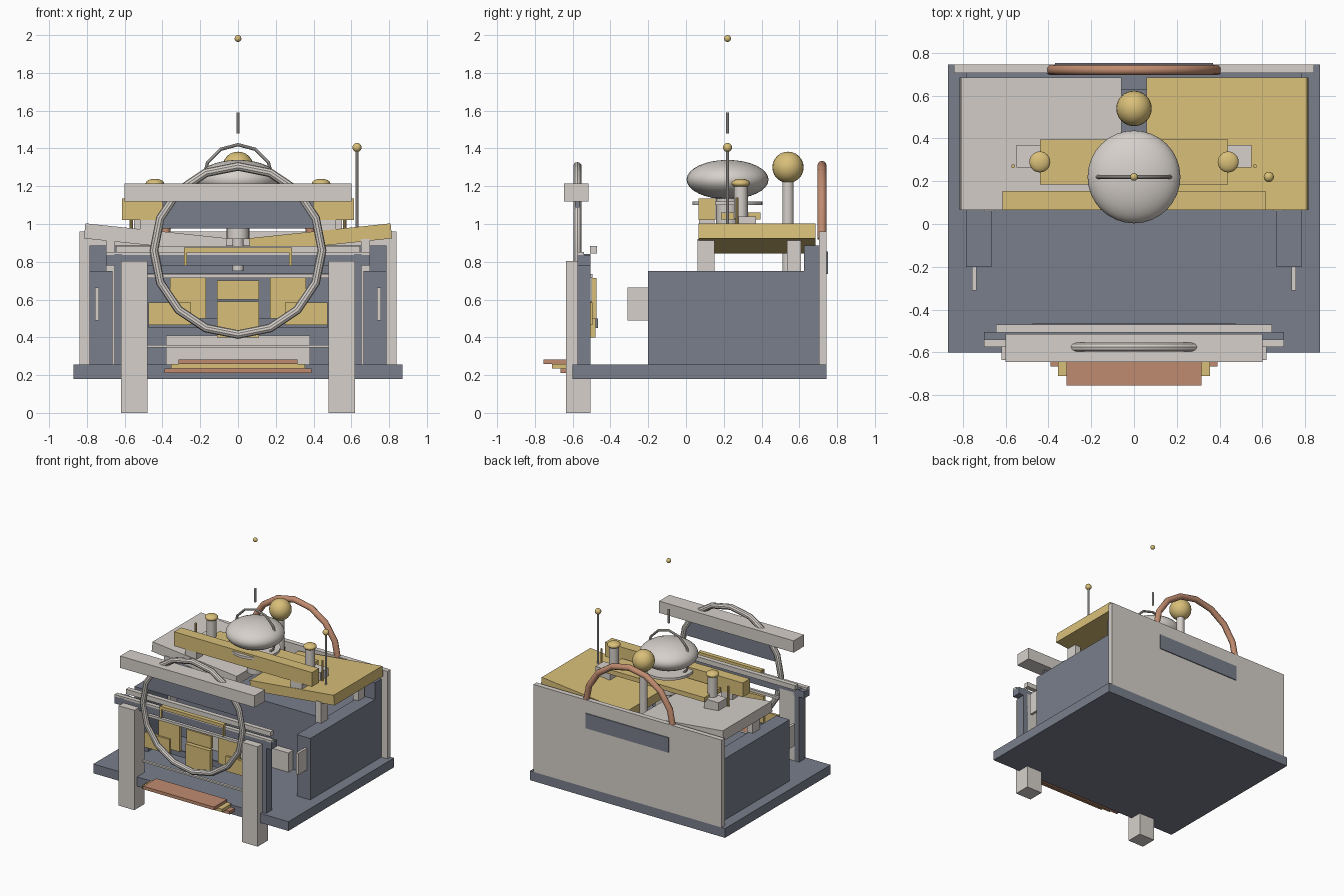
import bpy, math

if "Cube" in bpy.data.objects:
    bpy.data.objects.remove(bpy.data.objects["Cube"])

def mat(name, c):
    m = bpy.data.materials.new(name)
    m.diffuse_color = (*c, 1)
    m.use_nodes = True
    m.node_tree.nodes["Principled BSDF"].inputs["Base Color"].default_value = m.diffuse_color
    return m

SLATE = mat("slate", (.19, .21, .26))
GOLD = mat("gold", (.69, .52, .19))
COPPER = mat("copper", (.53, .26, .16))
LIGHT = mat("pale_stone", (.67, .63, .59))

def finish(name, m, smooth=False):
    o = bpy.context.object
    o.name = name
    o.data.materials.append(m)
    if smooth:
        bpy.ops.object.shade_smooth_by_angle()
    return o

def box(name, x0, x1, y0, y1, z0, z1, m, tilt=0):
    bpy.ops.mesh.primitive_cube_add(size=1, location=((x0+x1)/2, (y0+y1)/2, (z0+z1)/2),
                                    rotation=(0, tilt, 0))
    o = finish(name, m)
    o.scale = (x1-x0, y1-y0, z1-z0)
    return o

def pair(name, x0, x1, *rest):
    box(name + "_right", x0, x1, *rest)
    box(name + "_left", -x1, -x0, *rest)

def cyl(name, x, y, z0, z1, r, m, n=20):
    bpy.ops.mesh.primitive_cylinder_add(vertices=n, radius=r, depth=z1-z0, location=(x, y, (z0+z1)/2))
    return finish(name, m, True)

def ball(name, x, y, z, r, m, n=24):
    bpy.ops.mesh.primitive_uv_sphere_add(segments=n, ring_count=n//2, radius=r, location=(x, y, z))
    return finish(name, m, True)

def ring(name, y, z, r, t, m, n=16):
    bpy.ops.mesh.primitive_torus_add(major_segments=n, minor_segments=10, major_radius=r,
                                     minor_radius=t, location=(0, y, z), rotation=(math.pi/2, 0, 0))
    return finish(name, m, True)

# base and rear body
box("base_slab", -.87, .87, -.6, .745, .18, .255, SLATE)
box("back_wall", -.84, .84, .705, .745, .25, .96, LIGHT)
box("back_block", -.785, .785, .625, .706, .25, .885, SLATE)
box("centre_block", -.67, .67, .16, .63, .25, .74, SLATE)
pair("side_wall", .665, .785, -.2, .706, .25, .75, SLATE)
pair("side_handle", .735, .756, -.31, -.195, .49, .665, LIGHT)
pair("front_support", .65, .7, .06, .15, .25, .92, LIGHT)
pair("rear_support", .65, .7, .535, .61, .74, .92, LIGHT)
box("inner_sill", -.38, .38, .1, .16, .25, .41, LIGHT)
box("back_sign_plate", -.37, .37, .744, .752, .735, .855, SLATE)

# copper arch standing on the back wall
pts = [(.39*math.cos(math.pi*i/8), .92 + .39*math.sin(math.pi*i/8)) for i in range(9)]
cu = bpy.data.curves.new("back_arch", 'CURVE')
cu.dimensions = '3D'
cu.bevel_depth = .024
cu.bevel_resolution = 3
cu.use_fill_caps = True
sp = cu.splines.new('POLY')
sp.points.add(8)
for p, (x, z) in zip(sp.points, pts):
    p.co = (x, .72, z, 1)
cu.materials.append(COPPER)
bpy.context.collection.objects.link(bpy.data.objects.new("back_arch", cu))

# two tilted top boards
a = math.atan(.08/.76)
box("top_board_right", .06, .814, .065, .685, .884, .964, GOLD, -a)
box("top_board_left", -.814, -.06, .065, .685, .884, .964, LIGHT, a)

# deck on top of the boards
box("front_beam", -.615, .615, .065, .155, 1.02, 1.135, GOLD)
pair("beam_block", .42, .52, .07, .15, .92, 1.03, LIGHT)
box("deck_plate", -.44, .44, .185, .395, 1.025, 1.062, GOLD)
pair("deck_foot", .42, .55, .265, .37, .95, 1.04, LIGHT)
for s in (-1, 1):
    cyl("lamp_post", s*.44, .29, 1.03, 1.21, .037, LIGHT)
    cap = ball("lamp_cap", s*.44, .29, 1.215, .049, GOLD)
    cap.scale = (1, 1, .5)
    cyl("small_pin", s*.565, .27, .96, 1.14, .009, GOLD, 10)

# dish, ball and masts
cyl("dish_pedestal", 0, .22, .92, 1.15, .06, LIGHT)
cyl("dish_collar", 0, .22, 1.1, 1.12, .185, LIGHT, 24)
dish = ball("dish", 0, .22, 1.235, .217, LIGHT, 32)
dish.scale = (1, 1, .48)
ring("dish_hoop", .22, 1.235, .185, .009, LIGHT, 12)
cyl("mast_rod", 0, .22, 1.48, 1.59, .008, LIGHT, 10)
ball("mast_tip", 0, .22, 1.982, .018, GOLD, 16)
cyl("ball_stem", 0, .54, .75, 1.24, .03, LIGHT)
ball("large_ball", 0, .54, 1.3, .083, GOLD)
cyl("side_mast", .63, .22, .95, 1.39, .008, LIGHT, 10)
ball("side_mast_tip", .63, .22, 1.405, .024, GOLD, 16)

# front gate: legs, lintel, hoop
pair("front_leg", .48, .62, -.635, -.505, 0, .805, LIGHT)
box("lintel", -.6, .6, -.645, -.515, 1.12, 1.215, LIGHT)
box("front_sign_plate", -.4, .4, -.585, -.565, .975, 1.125, SLATE)
ring("front_hoop", -.575, .86, .445, .023, LIGHT, 16)

# frame behind the legs
pair("frame_post", .615, .655, -.575, -.505, .25, .84, SLATE)
box("frame_rail", -.7, .7, -.575, -.505, .78, .835, SLATE)
box("frame_cap", -.7, .7, -.575, -.54, .835, .852, LIGHT)
box("gold_rail", -.28, .28, -.59, -.555, .85, .875, GOLD)
pair("gold_drop", .27, .285, -.59, -.575, .78, .875, GOLD)
box("rear_rail", -.645, .645, -.507, -.47, .845, .883, LIGHT)
box("panel_rail", -.48, .48, -.515, -.495, .715, .735, LIGHT)
box("low_rail", -.49, .49, -.53, -.51, .347, .36, LIGHT)

# gold hanging panels
pair("upper_panel", .17, .36, -.5, -.475, .5, .715, GOLD)
pair("lower_panel", .25, .475, -.515, -.495, .465, .585, GOLD)
box("centre_panel_top", -.11, .11, -.5, -.475, .6, .7, GOLD)
box("centre_panel_low", -.11, .11, -.515, -.48, .4, .59, GOLD)
box("panel_backing", -.475, .475, -.478, -.465, .45, .5, SLATE)

# front steps
for i, (w, y, z, m) in enumerate([(.39, -.665, .21, COPPER), (.355, -.71, .235, GOLD),
                                  (.315, -.755, .258, COPPER)]):
    box("step_%d" % (i+1), -w, w, y, -.59, z, z+.025, m)
